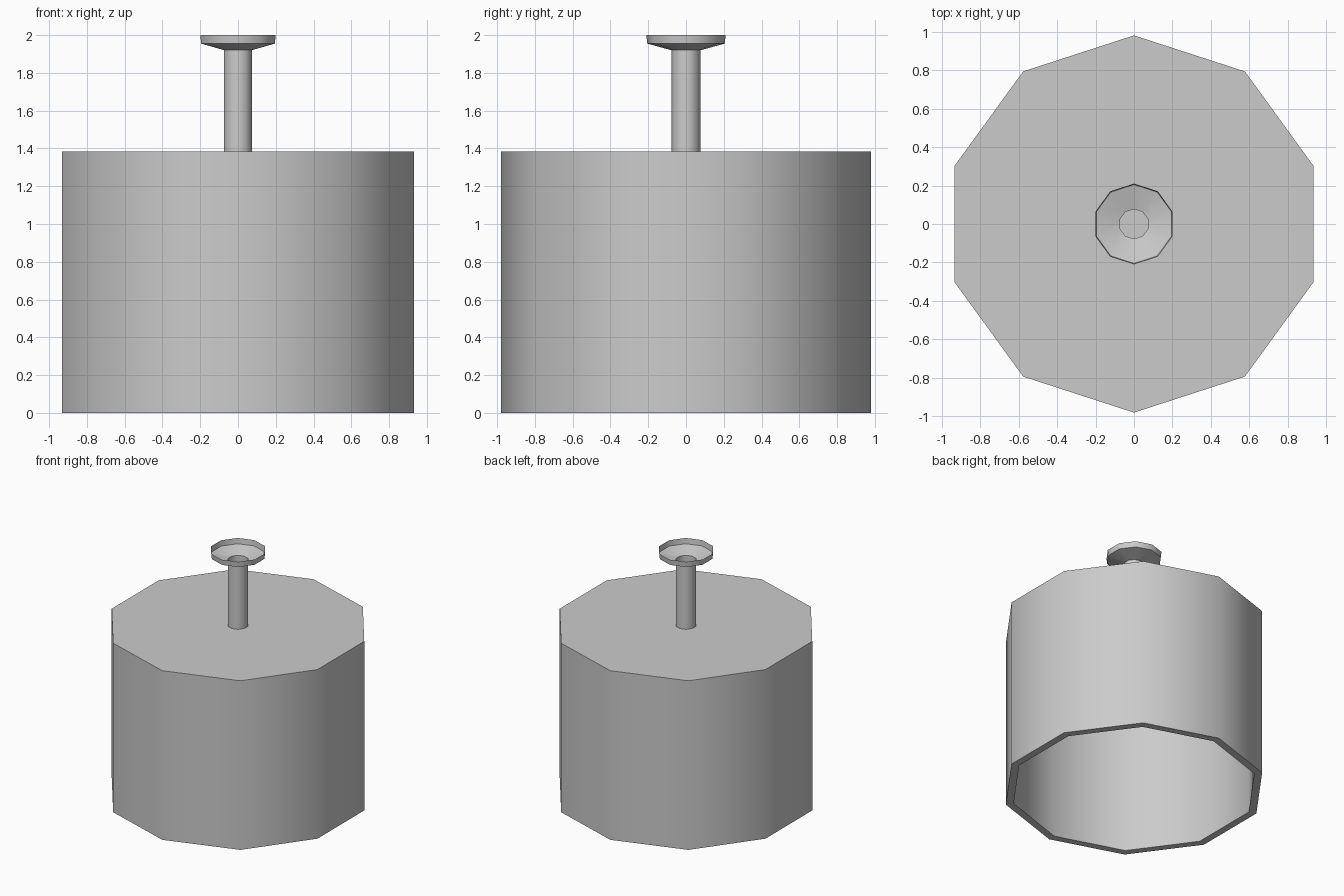
import bpy, bmesh, math

if "Cube" in bpy.data.objects:
    bpy.data.objects.remove(bpy.data.objects["Cube"])

SIDES = 10


def lathe(name, profile, cap_outer=None, cap_end=False):
    """Sweep (radius, z) points round the z axis; optional caps on first/last ring
    or on the ring with index cap_outer."""
    bm = bmesh.new()
    rings = []
    for r, z in profile:
        rings.append([bm.verts.new((r * math.cos(math.pi / 2 + math.tau * i / SIDES),
                                    r * math.sin(math.pi / 2 + math.tau * i / SIDES), z))
                      for i in range(SIDES)])
    for a, b in zip(rings, rings[1:]):
        for i in range(SIDES):
            j = (i + 1) % SIDES
            bm.faces.new((a[i], a[j], b[j], b[i]))
    if cap_outer is not None:
        bm.faces.new(rings[cap_outer])
    if cap_end:
        bm.faces.new(rings[-1])
    bmesh.ops.recalc_face_normals(bm, faces=bm.faces)
    mesh = bpy.data.meshes.new(name)
    bm.to_mesh(mesh)
    bm.free()
    obj = bpy.data.objects.new(name, mesh)
    bpy.context.collection.objects.link(obj)
    bpy.ops.object.select_all(action='DESELECT')
    obj.select_set(True)
    bpy.context.view_layer.objects.active = obj
    # Soften round the axis, keep the rims and flare crisp
    mesh.shade_smooth()
    bpy.ops.object.shade_smooth_by_angle(angle=math.radians(40))
    return obj


# Hollow drum shade: closed top, open bottom, thick wall
lathe("lamp_shade", [(0.98, 1.385), (0.98, 0), (0.92, 0), (0.92, 1.33)],
      cap_outer=0, cap_end=True)

# Hollow stem flaring into the open ceiling cup
lathe("stem_and_ceiling_cup", [(0.077, 1.385), (0.077, 1.92), (0.205, 1.955), (0.21, 2.0)])
